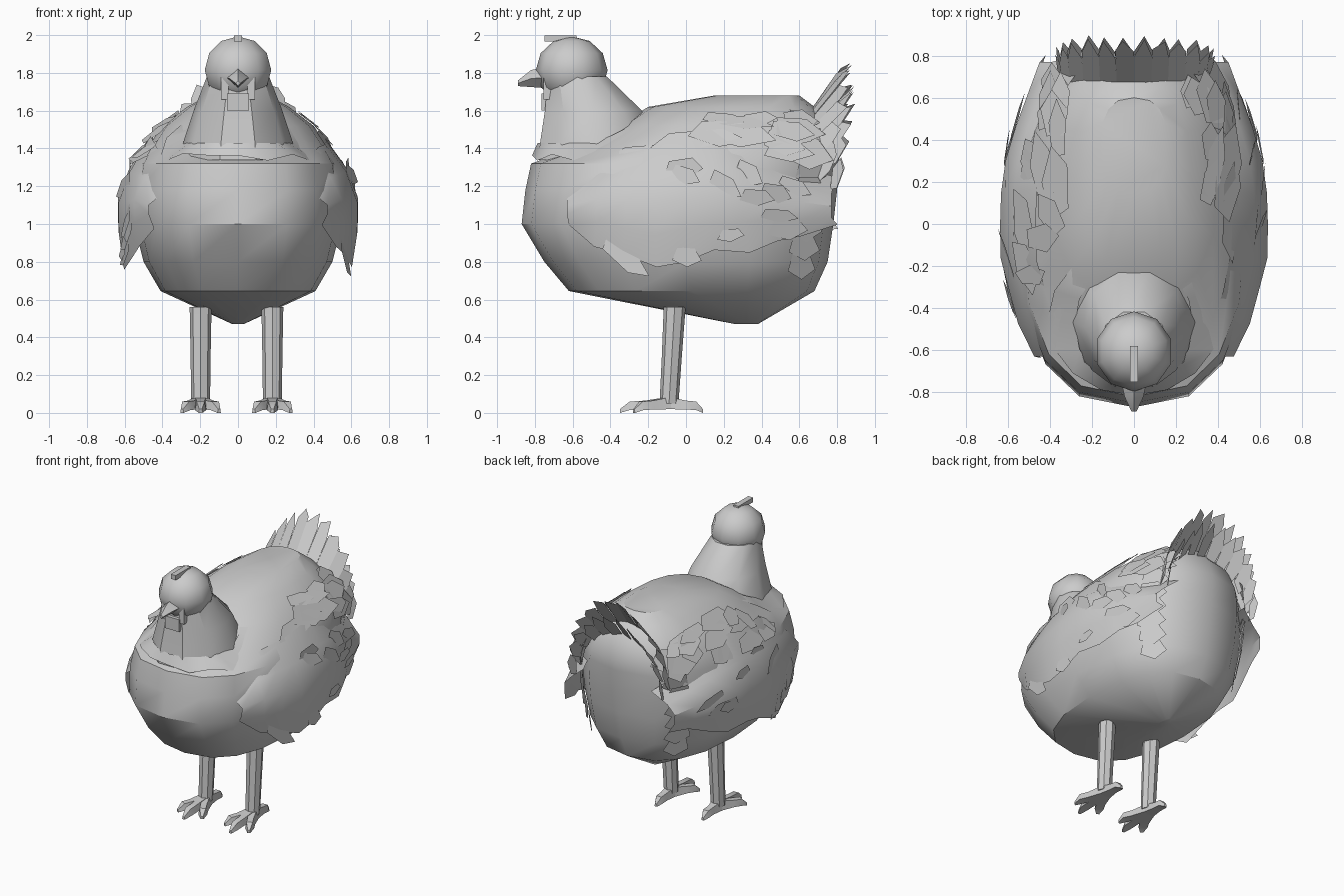
import bpy, math, random
from mathutils import Vector

if "Cube" in bpy.data.objects:
    bpy.data.objects.remove(bpy.data.objects["Cube"])

random.seed(4)
R = random.uniform


def make(name, verts, faces):
    me = bpy.data.meshes.new(name)
    me.from_pydata([tuple(v) for v in verts], [], faces)
    me.update()
    ob = bpy.data.objects.new(name, me)
    bpy.context.collection.objects.link(ob)
    return ob


def loft(name, rings):
    """Skin a list of equal-length closed rings and cap both ends."""
    n = len(rings[0])
    verts = [p for r in rings for p in r]
    faces = [(i * n + j, i * n + (j + 1) % n, (i + 1) * n + (j + 1) % n, (i + 1) * n + j)
             for i in range(len(rings) - 1) for j in range(n)]
    faces += [tuple(range(n))[::-1], tuple(range(len(verts) - n, len(verts)))]
    return make(name, verts, faces)


def lerp_table(table, t):
    """Interpolate rows of (key, values...) at key t."""
    for a, b in zip(table, table[1:]):
        if t <= b[0]:
            f = max(0, (t - a[0]) / (b[0] - a[0]))
            return [p + (q - p) * f for p, q in zip(a[1:], b[1:])]
    return table[-1][1:]


# Body levels: z, front y, back y, half width (belly keel to back)
BODY = [(.47, .26, .38, .03), (.645, -.62, .68, .41), (.8, -.75, .75, .5),
        (1.0, -.87, .78, .55), (1.18, -.85, .8, .555), (1.32, -.82, .81, .53),
        (1.39, -.62, .81, .49), (1.52, -.36, .77, .4), (1.62, -.2, .68, .27), (1.68, .15, .6, .16)]


def body_point(z, ang, k=1.0):
    """Point at height z; ang 0 is the right side, pi/2 is the tail."""
    yf, yb, w = lerp_table(BODY, z)
    c, s = math.cos(ang), math.sin(ang)
    return Vector((math.copysign(abs(c) ** .78, c) * w * k,
                   (yf + yb) / 2 + (yb - yf) / 2 * k * math.copysign(abs(s) ** .82, s), z))


N = 16
loft("body", [[body_point(r[0], 2 * math.pi * j / N) for j in range(N)] for r in BODY])


# Neck: z, front y, back y, half width
def oval(z, yf, yb, w, n=10):
    return [(w * math.cos(2 * math.pi * j / n),
             (yf + yb) / 2 + (yb - yf) / 2 * math.sin(2 * math.pi * j / n), z) for j in range(n)]


loft("neck", [oval(*r) for r in [(1.34, -.8, -.12, .31), (1.45, -.785, -.15, .285),
                                 (1.6, -.76, -.22, .235), (1.78, -.74, -.41, .165)]])

# Head
bpy.ops.mesh.primitive_uv_sphere_add(segments=10, ring_count=6, location=(0, -.605, 1.815))
head = bpy.context.object
head.name = "head"
head.scale = (.185, .19, .178)

# Beak, comb, wattle and cheeks
loft("beak", [[(w * a, y, z + h * b) for a, b in ((-1, 0), (0, -1), (1, 0), (0, 1))]
              for y, z, w, h in [(-.75, 1.775, .06, .055), (-.82, 1.77, .045, .045),
                                 (-.89, 1.745, .012, .015)]])


def block(name, lo, hi):
    x0, y0, z0 = lo
    x1, y1, z1 = hi
    return loft(name, [[(x0, y0, z), (x1, y0, z), (x1, y1, z), (x0, y1, z)] for z in (z0, z1)])


block("comb", (-.02, -.75, 1.965), (.02, -.58, 1.998))
block("wattle", (-.058, -.765, 1.6), (.058, -.735, 1.69))
for s in (-1, 1):
    block("cheek", (s * .07 - .02, -.755, 1.66), (s * .07 + .02, -.69, 1.8))

# Wings: shells hugging the flank with ragged hems; y, bottom z, top z, x
WING = [(-.63, 1.0, 1.2, .475), (-.5, .9, 1.36, .545), (-.17, .78, 1.44, .635),
        (.1, .84, 1.46, .64), (.35, .88, 1.42, .605), (.77, .97, 1.22, .45)]


def wing_point(y, v, out=0):
    zb, zt, w = lerp_table(WING, y)
    bow = .05 * (2 * v - .8) ** 2 + .25 * max(0, v - .6)
    return Vector((w - bow + out, y, zb + (zt - zb) * v))


def mirrored(p, s):
    return Vector((p[0] * s, p[1], p[2]))


nu, nv = 10, 5
for s in (-1, 1):
    pts = []
    for i in range(nu):
        y = -.63 + 1.4 * i / (nu - 1)
        for j in range(nv):
            p = wing_point(y, j / (nv - 1))
            if j in (0, nv - 1):
                p += Vector((0, R(-.02, .04), R(-.03, .03)))
            pts.append(mirrored(p, s))
    make("wing", pts, [(i * nv + j, (i + 1) * nv + j, (i + 1) * nv + j + 1, i * nv + j + 1)
                       for i in range(nu - 1) for j in range(nv - 1)])


def feather(verts, faces, base, tip, side):
    """Add a pointed five-sided flake."""
    base, tip, side = Vector(base), Vector(tip), Vector(side)
    k = len(verts)
    mid = base.lerp(tip, .6)
    verts += [base - side * .7, base + side * .7, mid + side, tip, mid - side]
    faces.append((k, k + 1, k + 2, k + 3, k + 4))


# Loose feathers on the wings, shoulders and rump
for s in (-1, 1):
    V, F = [], []
    for i in range(12):
        y, v = R(-.45, .5), R(.05, .8)
        p, q = wing_point(y, v, .004), wing_point(y + R(.12, .24), v - R(0, .2), R(.004, .025))
        feather(V, F, mirrored(p, s), mirrored(q, s), (0, .02, R(.03, .06)))
    for i in range(18):
        z, a = R(1.38, 1.58), R(-.5, .75)
        p = body_point(z, a, 1.03)
        q = body_point(z - R(-.02, .08), a + R(.25, .5), R(1.06, 1.14))
        t = (body_point(z + .05, a) - body_point(z - .05, a)).normalized()
        feather(V, F, mirrored(p, s), mirrored(q, s), mirrored(t * R(.05, .1), s))
    for i in range(6):
        z = .8 + .1 * i
        feather(V, F, mirrored(body_point(z, .75, 1.01), s),
                mirrored(body_point(z - .04, 1.05, 1.05), s), (0, .02, .07))
    make("side_feathers", V, F)

# Ragged collar skirt where the neck meets the breast
V, F = [], []
M = 16
for j in range(M):
    a = 2 * math.pi * j / M
    c, d = math.cos(a), math.sin(a)
    back = max(0, d)
    V += [(.28 * c, -.475 + .31 * d, 1.43 + .15 * back),
          (.41 * c, -.455 + .36 * d, 1.35 + .22 * back + R(-.015, .03))]
    F.append((2 * j, 2 * j + 1, (2 * j + 3) % (2 * M), (2 * j + 2) % (2 * M)))
make("collar", V, F)

# Tail: a hooded fan with pointed feather tips
TAIL = [(0, .885, 1.86), (.09, .885, 1.82), (.17, .88, 1.76), (.25, .87, 1.67),
        (.32, .85, 1.56), (.36, .82, 1.43), (.37, .8, 1.27)]
ROOT = [(0, .63, 1.56), (.08, .63, 1.55), (.16, .64, 1.53), (.24, .65, 1.49),
        (.30, .66, 1.43), (.34, .68, 1.34), (.36, .7, 1.22)]
for s in (-1, 1):
    V, F = [], []
    for i in range(len(TAIL) - 1):
        r0, r1, t0, t1 = [mirrored(p, s) for p in (ROOT[i], ROOT[i + 1], TAIL[i], TAIL[i + 1])]
        k = len(V)
        lift = Vector((0, -.015, .025))
        tip = (t0 + t1) / 2 + Vector((s * R(0, .02), R(-.02, .005), R(0, .03)))
        V += [r0, r1, r1.lerp(t1, R(.65, .85)) + lift, tip, r0.lerp(t0, R(.65, .85)) + lift]
        F.append((k, k + 1, k + 2, k + 3, k + 4))
        # inner layer just behind the fan
        b = (r0 + r1) / 2 + Vector((0, .08, -.04))
        feather(V, F, b, b.lerp(tip, .85) + Vector((0, .04, -.06)), (t1 - t0) * .5)
    make("tail", V, F)

# Legs and feet
for s in (-1, 1):
    x = .19 * s - .008
    loft("leg", [[(x + r * math.cos(math.pi * j / 4), y + r * math.sin(math.pi * j / 4), z)
                  for j in range(8)]
                 for z, y, r in [(.05, -.09, .05), (.3, -.075, .053), (.56, -.06, .058)]])
    for ang, length in ((-90, .26), (-62, .21), (-118, .21), (90, .18)):
        d = Vector((math.cos(math.radians(ang)), math.sin(math.radians(ang)), 0))
        n = Vector((-d.y, d.x, 0))
        rings = []
        for f, w, z0, z1 in [(0, .045, .02, .085), (.5, .03, .018, .065),
                             (.8, .03, .015, .06), (1, .01, .0, .02)]:
            c = Vector((x, -.09, 0)) + d * length * f
            rings.append([c - n * w + Vector((0, 0, z0)), c + n * w + Vector((0, 0, z0)),
                          c + n * w * .7 + Vector((0, 0, z1)), c - n * w * .7 + Vector((0, 0, z1))])
        loft("toe", rings)

# Smooth panels with crisp creases
bpy.ops.object.select_all(action='SELECT')
bpy.context.view_layer.objects.active = head
bpy.ops.object.shade_smooth_by_angle(angle=math.radians(35))
